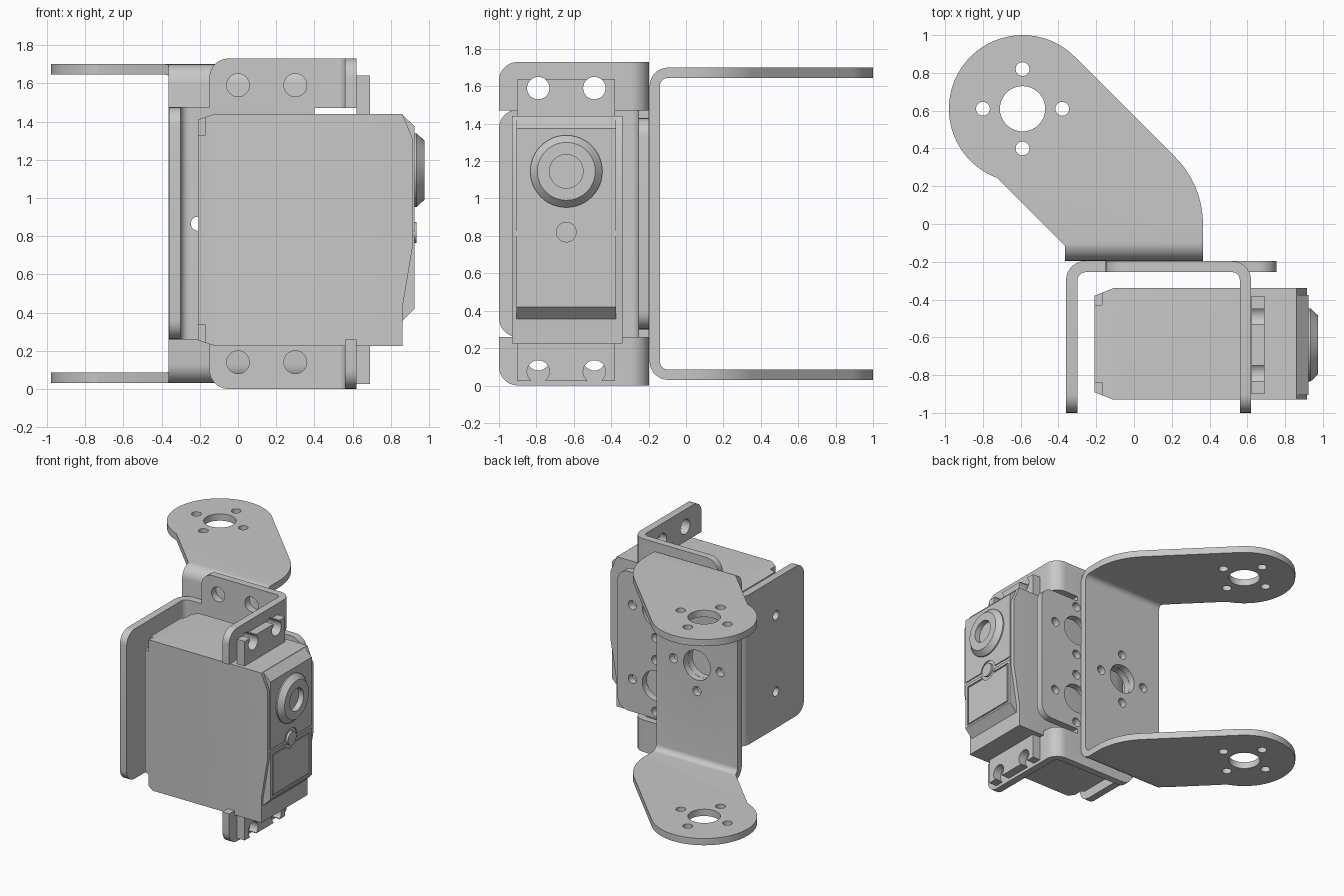
import bpy, bmesh
from math import sin, cos, tan, pi
from mathutils import Vector

if "Cube" in bpy.data.objects:
    bpy.data.objects.remove(bpy.data.objects["Cube"], do_unlink=True)

GREY = (0.58, 0.58, 0.58, 1)
metal = bpy.data.materials.new("plain grey")
metal.use_nodes = True
metal.diffuse_color = GREY
metal.node_tree.nodes["Principled BSDF"].inputs["Base Color"].default_value = GREY

AXES = {"x": lambda a, b, d: (d, a, b),
        "y": lambda a, b, d: (a, d, b),
        "z": lambda a, b, d: (a, b, d)}
MID = 0.865          # mid height of the brackets
SERVO_MID = 0.8325   # mid height of the motor case
SERVO_Y = -0.64


def rounded(corners):
    """Outline from (a, b[, radius]) corners with filleted corners."""
    out = []
    n = len(corners)
    for i, c in enumerate(corners):
        p = Vector(c[:2])
        r = c[2] if len(c) > 2 else 0
        pts = [p]
        if r:
            u = (Vector(corners[i - 1][:2]) - p).normalized()
            v = (Vector(corners[(i + 1) % n][:2]) - p).normalized()
            ang = u.angle(v)
            mid = p + (u + v).normalized() * r / sin(ang / 2)
            t = r / tan(ang / 2)
            s, e, th = p + u * t - mid, p + v * t - mid, pi - ang
            k = 16 if r > 0.2 else 7
            pts = [mid + (s * sin((1 - j / k) * th) + e * sin(j / k * th)) / sin(th)
                   if abs(sin(th)) > 1e-6 else p for j in range(k + 1)]
        for q in pts:
            if all((q - o).length > 0.004 for o in out[-1:] + out[:1]):
                out.append(q)
    return out


def circle(a, b, r, n=28):
    return [(a + r * cos(2 * pi * i / n), b + r * sin(2 * pi * i / n)) for i in range(n)]


def rect(a0, a1, b0, b1):
    return [(a0, b0), (a1, b0), (a1, b1), (a0, b1)]


def make(name, bm):
    bmesh.ops.recalc_face_normals(bm, faces=bm.faces)
    mesh = bpy.data.meshes.new(name)
    bm.to_mesh(mesh)
    bm.free()
    obj = bpy.data.objects.new(name, mesh)
    bpy.context.collection.objects.link(obj)
    mesh.materials.append(metal)
    return obj


def prism(name, outline, axis, d0, d1):
    bm = bmesh.new()
    lo, hi = [[bm.verts.new(AXES[axis](p[0], p[1], d)) for p in outline] for d in (d0, d1)]
    bm.faces.new(lo)
    bm.faces.new(hi)
    for i in range(len(lo)):
        bm.faces.new((lo[i - 1], lo[i], hi[i], hi[i - 1]))
    return make(name, bm)


def combine(obj, outline, axis, d0, d1, op="DIFFERENCE"):
    """Cut or trim a part with an extruded outline."""
    tool = prism("cutter", outline, axis, d0, d1)
    tool.hide_render = True
    mod = obj.modifiers.new("shape", "BOOLEAN")
    mod.operation, mod.solver, mod.object = op, "EXACT", tool
    bpy.context.view_layer.objects.active = obj
    bpy.ops.object.modifier_apply(modifier=mod.name)
    bpy.data.objects.remove(tool, do_unlink=True)


def trim(obj, outline, axis):
    combine(obj, outline, axis, -3, 3, "INTERSECT")


def horn_holes(obj, a, b, axis, d0, d1):
    """One large hole with four screw holes around it."""
    combine(obj, circle(a, b, 0.12, 36), axis, d0, d1)
    for da, db in ((0.21, 0), (-0.21, 0), (0, 0.21), (0, -0.21)):
        combine(obj, circle(a + da, b + db, 0.037, 16), axis, d0, d1)


def flip(outline, mid):
    return [(p[0], 2 * mid - p[1], *p[2:]) for p in outline]


# U bracket: bent back plate, with each arm cut to the swept outline
ARM = rounded([
    (-0.98, 1, 0.39), (-0.428, 1, 0.39), (0.365, 0.207, 0.5), (0.365, -0.3),
    (-0.365, -0.3), (-0.365, -0.115), (-0.724, 0.244), (-0.98, 0.337, 0.39)])
u_bracket = prism("u_bracket", rounded([
    (1.1, 0.03), (-0.195, 0.03, 0.1), (-0.195, 1.7, 0.1), (1.1, 1.7),
    (1.1, 1.645), (-0.14, 1.645, 0.045), (-0.14, 0.085, 0.045), (1.1, 0.085)]), "x", -1.2, 0.6)
trim(u_bracket, ARM, "z")
horn_holes(u_bracket, -0.59, 0.61, "z", -1, 3)
horn_holes(u_bracket, 0, MID, "y", -0.3, 0)

# Motor bracket: back plate with the long side arm
side_arm = prism("bracket_side_arm", rounded([
    (-0.36, -1.1), (-0.36, -0.197, 0.1), (0.4, -0.197), (0.4, -0.255),
    (-0.3, -0.255, 0.045), (-0.3, -1.1)]), "z", 0.1, 1.6)
trim(side_arm, rounded([(-1, 0.26, 0.1), (0, 0.26), (0, 1.475), (-1, 1.475, 0.1)]), "x")
for z in (MID - 0.31, MID + 0.31):
    combine(side_arm, circle(SERVO_Y, z, 0.037, 16), "x", -0.5, -0.2)
horn_holes(side_arm, 0, MID, "y", -0.3, 0)

# Motor bracket: wide end of the back plate
flange = prism("bracket_flange", rounded([
    (0.4, 0.3), (0.755, 0.3, 0.1), (0.755, 1.43, 0.1), (0.4, 1.43)]), "y", -0.255, -0.197)
for part in (side_arm, flange):
    for z in (MID - 0.3, MID + 0.3):
        horn_holes(part, 0.41, z, "y", -0.4, 0)

# Motor bracket: bent mounting tabs, lower and upper
for name, upper in (("lower_tab", False), ("upper_tab", True)):
    place = (lambda o: flip(o, MID)) if upper else (lambda o: o)
    z0, z1 = (1.4, 1.8) if upper else (-0.1, 0.35)
    hole_z = 1.59 if upper else 0.14
    tab = prism(name, rounded([
        (-0.25, -0.197), (0.62, -0.197, 0.1), (0.62, -1.1), (0.56, -1.1),
        (0.56, -0.255, 0.04), (-0.25, -0.255)]), "z", z0, z1)
    trim(tab, rounded(place([(-0.15, 0, 0.1), (0.8, 0), (0.8, 0.26), (-0.15, 0.26)])), "y")
    trim(tab, rounded(place([(-1, 0, 0.1), (0, 0), (0, 0.26), (-1, 0.26)])), "x")
    for x in (0, 0.3):
        combine(tab, circle(x, hole_z, 0.06), "y", -0.3, 0)
    for y in (-0.79, -0.49):
        combine(tab, circle(y, hole_z, 0.06), "x", 0.5, 0.7)

    # Motor ears with open keyhole slots
    place = (lambda o: o) if upper else (lambda o: flip(o, SERVO_MID))
    ear = prism(name.replace("tab", "ear"), place(rect(-0.9, -0.38, 1.43, 1.64)), "x", 0.621, 0.69)
    for y in (-0.79, -0.49):
        combine(ear, place(circle(y, 1.59, 0.06)), "x", 0.5, 0.8)
        combine(ear, place(rect(y - 0.04, y + 0.04, 1.6, 1.7)), "x", 0.5, 0.8)

# Motor case: side profile trimmed by the plan profile
case = prism("motor_case", [
    (-0.21, 0.255), (-0.12, 0.225), (0.86, 0.225), (0.86, 0.42), (0.915, 0.75),
    (0.915, 1.31), (0.86, 1.44), (-0.12, 1.44), (-0.21, 1.41)], "y", -1, -0.2)
trim(case, [(-0.3, -0.855), (-0.3, -0.425), (-0.21, -0.38), (-0.11, -0.34), (1, -0.34),
            (1, -0.93), (-0.11, -0.93), (-0.21, -0.89)], "z")
for z in (0.22, 1.33):
    for y in (-0.94, -0.43):
        combine(case, rect(y, y + 0.1, z, z + 0.115), "x", -0.3, -0.17)

# Front cover with grooves around its panels
cover = prism("front_cover", [
    (0.84, 0.355), (0.86, 0.355), (0.925, 0.42), (0.925, 1.375), (0.86, 1.435), (0.84, 1.435)],
    "y", -0.905, -0.375)
combine(cover, rect(-1, -0.3, 0.8, 0.825), "x", 0.917, 1)
combine(cover, circle(SERVO_Y, 0.82, 0.08), "x", 0.917, 1)
for z in (0.435, 0.765):
    combine(cover, rect(-0.88, -0.4, z, z + 0.012), "x", 0.917, 1)
for y in (-0.88, -0.412):
    combine(cover, rect(y, y + 0.012, 0.44, 0.77), "x", 0.917, 1)
prism("round_button", circle(SERVO_Y, 0.82, 0.055), "x", 0.88, 0.935)

# Output boss, lathed around the shaft axis
bm = bmesh.new()
steps = 48
rings = [[bm.verts.new((x, SERVO_Y + a, 1.145 + b)) for a, b in circle(0, 0, r, steps)]
         for x, r in ((0.9, 0.193), (0.935, 0.193), (0.975, 0.155), (0.975, 0.09), (0.93, 0.09))]
for lo, hi in zip(rings, rings[1:]):
    for i in range(steps):
        bm.faces.new((lo[i - 1], lo[i], hi[i], hi[i - 1]))
bm.faces.new(rings[0])
bm.faces.new(rings[-1])
make("output_boss", bm)

# Smooth the bends and holes, keep the edges crisp
for obj in bpy.context.scene.objects:
    obj.select_set(obj.type == "MESH")
bpy.context.view_layer.objects.active = case
bpy.ops.object.shade_smooth_by_angle(angle=0.5)
